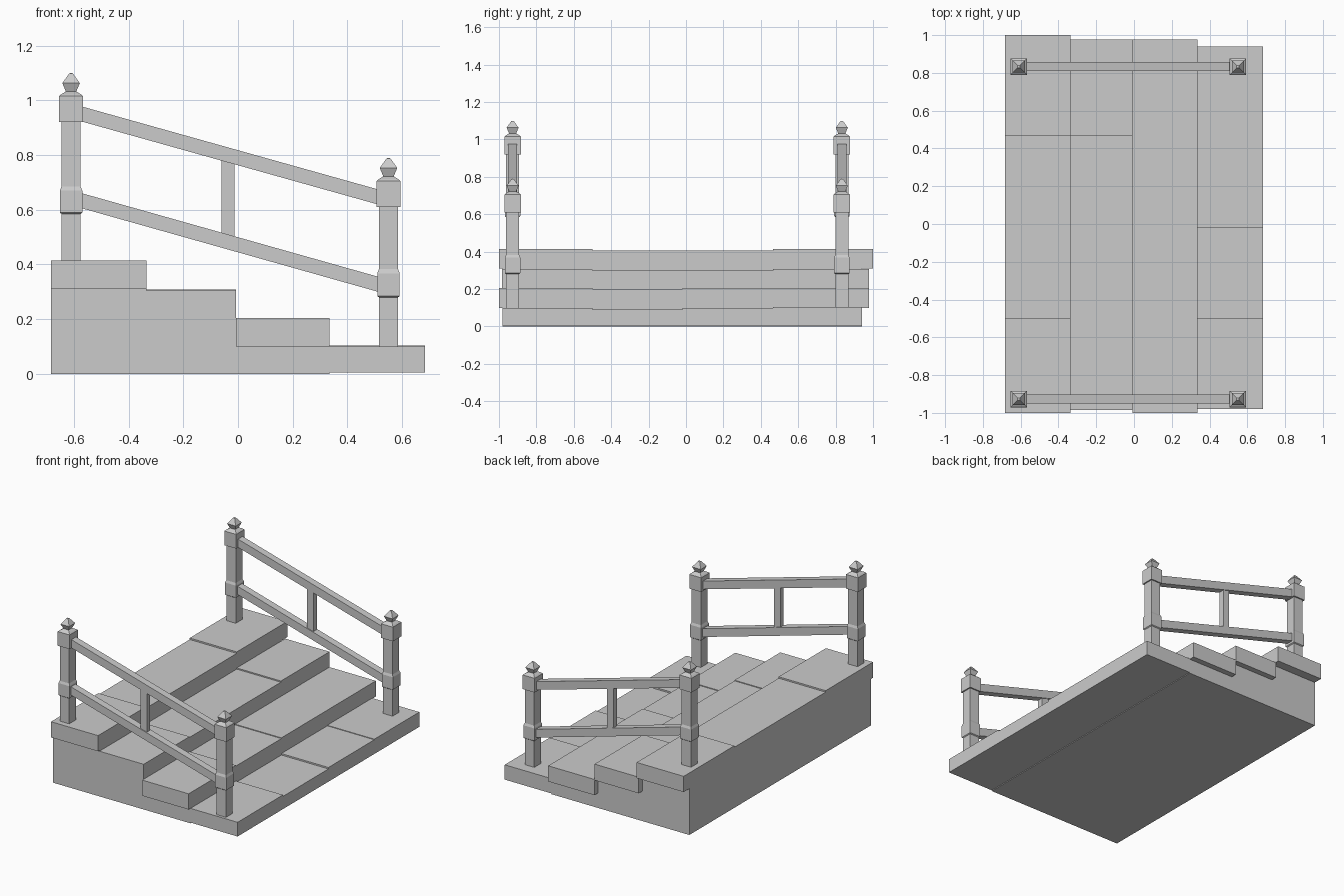
import bpy, bmesh
from mathutils import Vector

if "Cube" in bpy.data.objects:
    bpy.data.objects.remove(bpy.data.objects["Cube"])


def prism(name, pts, axis, a, b):
    """Extrude a closed outline from a to b along x (outline y,z) or y (outline x,z)."""
    bm = bmesh.new()
    put = (lambda p: (a, p[0], p[1])) if axis == 'x' else (lambda p: (p[0], a, p[1]))
    face = bm.faces.new([bm.verts.new(put(p)) for p in pts])
    out = bmesh.ops.extrude_face_region(bm, geom=[face])
    shift = Vector((b - a, 0, 0)) if axis == 'x' else Vector((0, b - a, 0))
    bmesh.ops.translate(bm, vec=shift, verts=[v for v in out['geom'] if isinstance(v, bmesh.types.BMVert)])
    return finish(name, bm)


def square_turned(name, x, y, profile):
    """Stack square sections given as (half width, z)."""
    bm = bmesh.new()
    rings = [[bm.verts.new((x + sx * r, y + sy * r, z))
              for sx, sy in ((-1, -1), (1, -1), (1, 1), (-1, 1))] for r, z in profile]
    for lo, hi in zip(rings, rings[1:]):
        for i in range(4):
            j = (i + 1) % 4
            bm.faces.new((lo[i], lo[j], hi[j], hi[i]))
    bm.faces.new(rings[0][::-1])
    bm.faces.new(rings[-1])
    return finish(name, bm)


def finish(name, bm):
    bmesh.ops.recalc_face_normals(bm, faces=bm.faces)
    me = bpy.data.meshes.new(name)
    bm.to_mesh(me)
    bm.free()
    ob = bpy.data.objects.new(name, me)
    bpy.context.collection.objects.link(ob)
    return ob


# Stepped base under the treads, in two halves
base = [(-0.683, 0), (0.335, 0), (0.335, 0.10), (-0.008, 0.10), (-0.008, 0.20),
        (-0.335, 0.20), (-0.335, 0.31), (-0.683, 0.31)]
prism("base_front", base, 'y', -0.98, -0.02)
prism("base_back", base, 'y', -0.02, 0.94)

# Treads: x range, underside, y ends, and top height of each slab along y
treads = [
    (-0.683, -0.335, 0.31, -1.0, 1.0, (0.415, 0.405, 0.405, 0.415)),
    (-0.335, -0.008, 0.20, -0.985, 0.978, (0.305, 0.30, 0.30, 0.308)),
    (-0.008, 0.335, 0.10, -1.0, 0.978, (0.205, 0.20, 0.205, 0.205)),
    (0.335, 0.683, 0.005, -0.98, 0.94, (0.10, 0.09, 0.10, 0.104)),
]
for n, (x0, x1, z0, y0, y1, tops) in enumerate(treads):
    cuts = (y0, -0.5, -0.02, 0.465, y1)
    for k, top in enumerate(tops):
        ya, yb = cuts[k], cuts[k + 1]
        prism(f"tread_{n + 1}_slab_{k + 1}", [(ya, z0), (yb, z0), (yb, top), (ya, top)], 'x', x0, x1)


# Newel post with band, cap block and pointed finial
def post(name, x, y, foot, band, cap):
    b0, b1 = band
    square_turned(name, x, y, [
        (0.035, foot), (0.035, b0 - 0.005), (0.041, b0), (0.041, b1), (0.035, b1 + 0.015),
        (0.035, cap), (0.044, cap), (0.044, cap + 0.095), (0.036, cap + 0.102),
        (0.019, cap + 0.112), (0.032, cap + 0.143), (0.007, cap + 0.178), (0.001, cap + 0.18)])


# Railing on each side
for side, y in (("front", -0.927), ("back", 0.833)):
    post(f"{side}_upper_post", -0.61, y, 0.40, (0.59, 0.67), 0.92)
    post(f"{side}_lower_post", 0.55, y, 0.09, (0.285, 0.368), 0.61)
    for part, zl, zr in (("handrail", 0.925, 0.617), ("lower_rail", 0.608, 0.298)):
        prism(f"{side}_{part}", [(-0.58, zl), (0.52, zr), (0.52, zr + 0.055), (-0.58, zl + 0.055)],
              'y', y - 0.024, y + 0.024)
    prism(f"{side}_baluster", [(-0.061, 0.50), (-0.013, 0.49), (-0.013, 0.775), (-0.061, 0.79)],
          'y', y - 0.018, y + 0.018)
